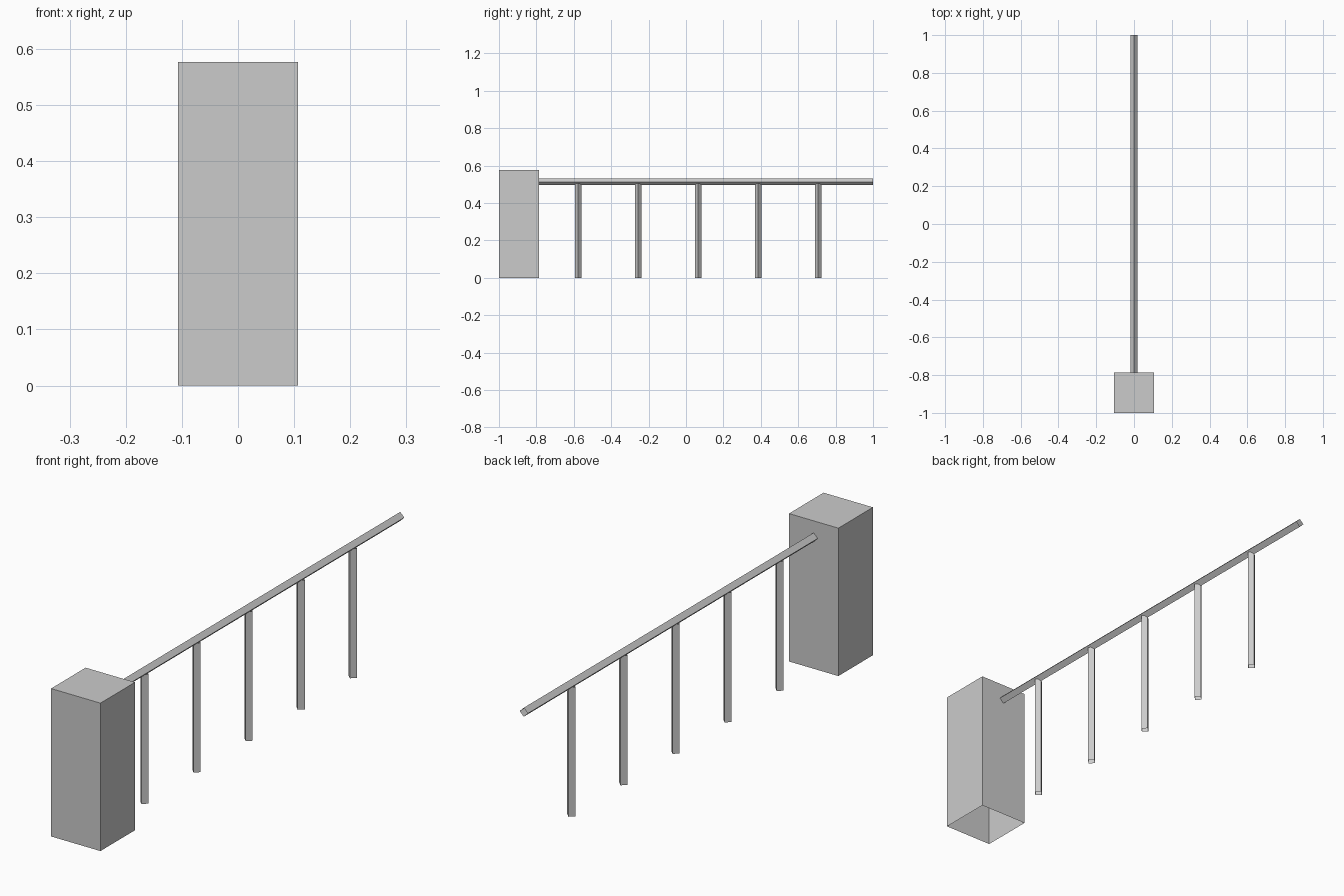
import bpy
import bmesh
from math import pi
from mathutils import Matrix, Vector

cube = bpy.data.objects.get("Cube")
if cube:
    bpy.data.objects.remove(cube, do_unlink=True)

grey = bpy.data.materials.new("plain_grey")
grey.use_nodes = True
grey.diffuse_color = (0.6, 0.6, 0.6, 1)
grey.node_tree.nodes["Principled BSDF"].inputs["Base Color"].default_value = (0.6, 0.6, 0.6, 1)


def square_tube(name, start, end, radius, turn=0.0, open_start=True, open_end=True):
    """Four-sided prism from start to end; radius reaches its corners."""
    start, end = Vector(start), Vector(end)
    axis = end - start
    bm = bmesh.new()
    bmesh.ops.create_cone(bm, cap_ends=True, segments=4, radius1=radius,
                          radius2=radius, depth=axis.length,
                          matrix=Matrix.Rotation(turn, 4, "Z"))
    # Remove the open ends
    removed = [f for f in bm.faces
               if (open_start and f.normal.z < -0.9) or (open_end and f.normal.z > 0.9)]
    bmesh.ops.delete(bm, geom=removed, context="FACES")
    place = (Matrix.Translation((start + end) / 2)
             @ axis.to_track_quat("Z", "Y").to_matrix().to_4x4())
    bm.transform(place)
    mesh = bpy.data.meshes.new(name)
    bm.to_mesh(mesh)
    bm.free()
    mesh.materials.append(grey)
    obj = bpy.data.objects.new(name, mesh)
    bpy.context.collection.objects.link(obj)
    return obj


# End pillar: square, closed on top, open underneath
HALF = 0.1065
pillar_y = -1 + HALF
square_tube("end_pillar", (0, pillar_y, 0), (0, pillar_y, 0.577),
            HALF * 2 ** 0.5, turn=pi / 4, open_end=False)

# Handrail: square bar standing on its corner
square_tube("handrail", (0, -1 + 2 * HALF, 0.513), (0, 1, 0.513), 0.0175)

# Posts: square bars turned corner-on, evenly spaced
for i in range(5):
    y = -0.577 + 0.321 * i
    square_tube(f"post_{i + 1}", (0, y, 0), (0, y, 0.505), 0.0178)
